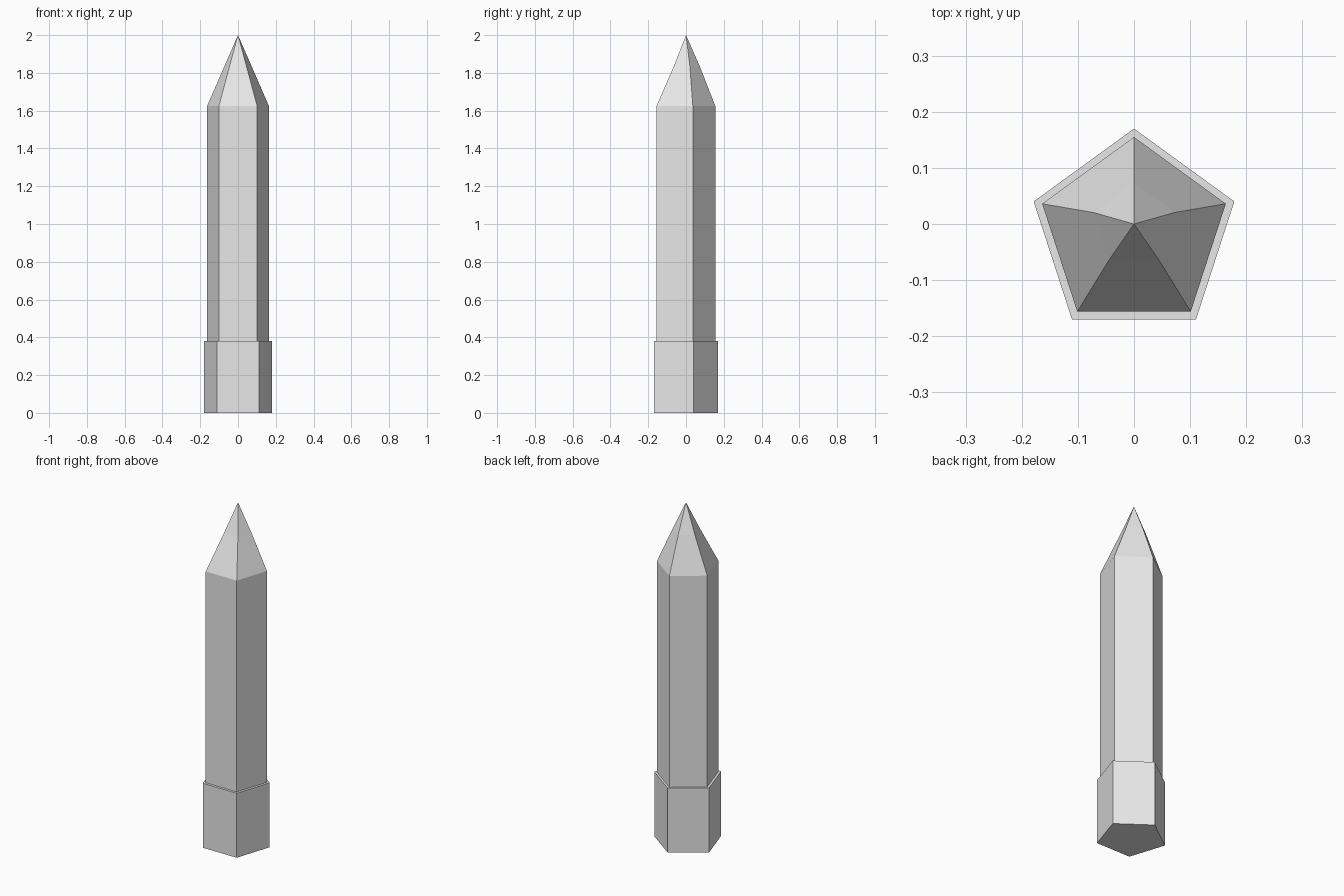
import bpy
import bmesh
import math

cube = bpy.data.objects.get("Cube")
if cube:
    bpy.data.objects.remove(cube, do_unlink=True)

grey = bpy.data.materials.new("light grey")
grey.use_nodes = True
grey.diffuse_color = (0.8, 0.8, 0.8, 1)
grey.node_tree.nodes["Principled BSDF"].inputs["Base Color"].default_value = (0.8, 0.8, 0.8, 1)

SIDES = 5


def pentagon_loft(name, rings, tip=None):
    """Loft five-sided rings (radius, centre y, z), one corner at the back; end in a tip or a cap."""
    bm = bmesh.new()
    loops = []
    for radius, cy, z in rings:
        angles = [math.pi / 2 + math.tau * i / SIDES for i in range(SIDES)]
        loops.append([bm.verts.new((radius * math.cos(a), cy + radius * math.sin(a), z)) for a in angles])
    bm.faces.new(loops[0][::-1])
    for low, high in zip(loops, loops[1:]):
        for i in range(SIDES):
            j = (i + 1) % SIDES
            bm.faces.new((low[i], low[j], high[j], high[i]))
    if tip:
        apex = bm.verts.new(tip)
        for i in range(SIDES):
            bm.faces.new((loops[-1][i], loops[-1][(i + 1) % SIDES], apex))
    else:
        bm.faces.new(loops[-1])
    bmesh.ops.recalc_face_normals(bm, faces=bm.faces)
    mesh = bpy.data.meshes.new(name)
    bm.to_mesh(mesh)
    bm.free()
    mesh.materials.append(grey)
    obj = bpy.data.objects.new(name, mesh)
    bpy.context.collection.objects.link(obj)
    return obj


# Wider collar at the foot
pentagon_loft("base_collar", [(0.188, -0.018, 0), (0.188, -0.018, 0.38)])

# Straight shaft rising into a pointed, slightly bent tip
pentagon_loft("shaft_and_tip",
              [(0.172, -0.017, 0.02), (0.172, -0.017, 1.625), (0.076, -0.003, 1.835)],
              tip=(0, 0, 2))
